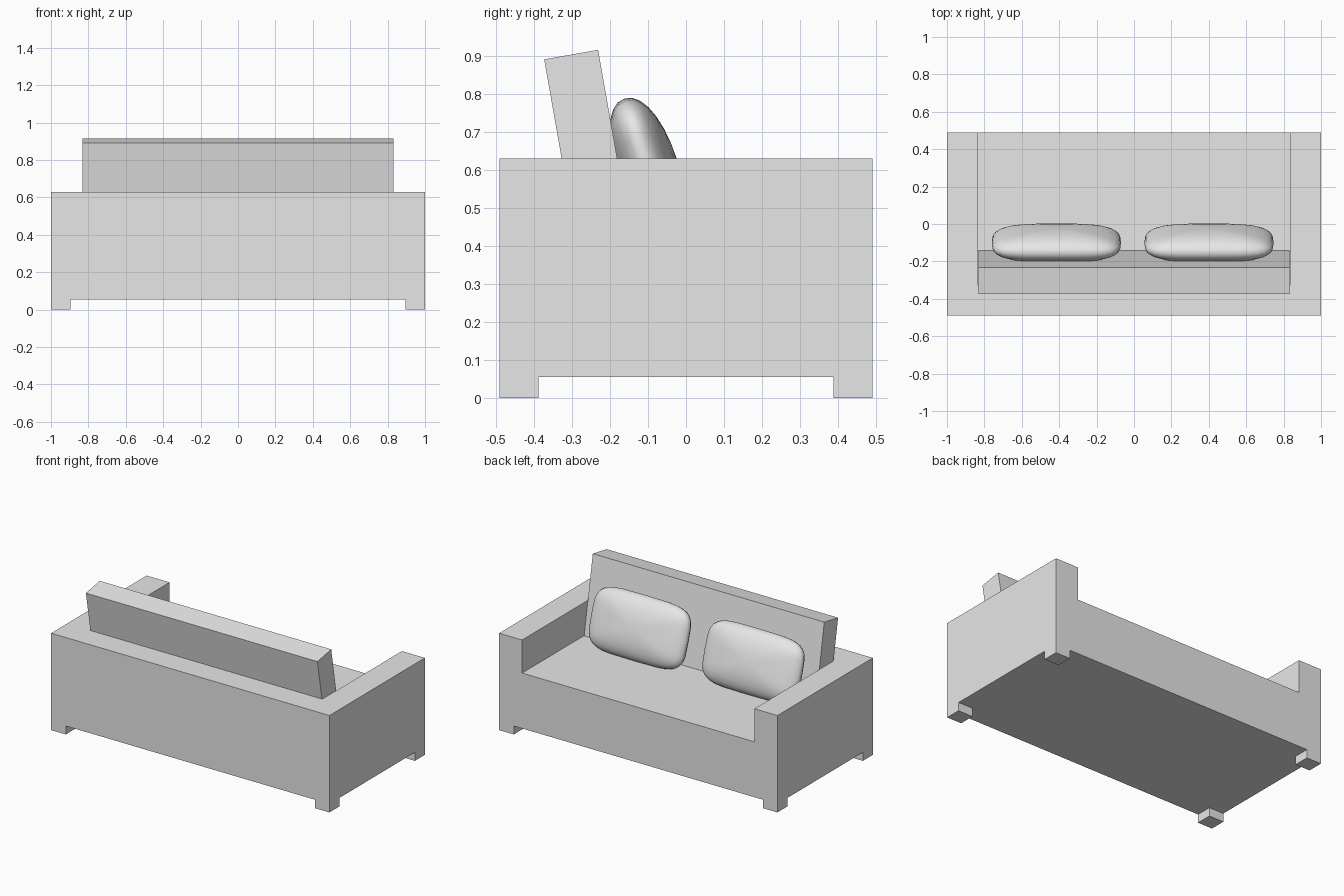
import bpy
import bmesh
import math
from mathutils import Matrix, Vector

if "Cube" in bpy.data.objects:
    bpy.data.objects.remove(bpy.data.objects["Cube"], do_unlink=True)

# One light grey fabric for everything
fabric = bpy.data.materials.new("light grey fabric")
fabric.use_nodes = True
colour = (0.8, 0.8, 0.8, 1.0)
fabric.diffuse_color = colour
fabric.node_tree.nodes["Principled BSDF"].inputs["Base Color"].default_value = colour


def finish(name, bm):
    mesh = bpy.data.meshes.new(name)
    bm.to_mesh(mesh)
    bm.free()
    mesh.materials.append(fabric)
    obj = bpy.data.objects.new(name, mesh)
    bpy.context.collection.objects.link(obj)
    return obj


def box(name, low, high):
    """Axis-aligned box between two corners."""
    low, high = Vector(low), Vector(high)
    bm = bmesh.new()
    bmesh.ops.create_cube(bm, size=1)
    bmesh.ops.scale(bm, vec=high - low, verts=bm.verts)
    bmesh.ops.translate(bm, vec=(low + high) / 2, verts=bm.verts)
    return finish(name, bm)


def power(value, exponent):
    return math.copysign(abs(value) ** exponent, value)


def pillow(name, centre):
    """Plump rounded rectangle leaning against the backrest."""
    bm = bmesh.new()
    bmesh.ops.create_uvsphere(bm, u_segments=32, v_segments=14, radius=1)
    for v in bm.verts:
        x, y, z = v.co
        radius = math.hypot(x, y)
        if radius > 1e-5:
            ring = radius ** 0.92 / radius
            x = power(x / radius, 0.45) * radius * ring
            y = power(y / radius, 0.45) * radius * ring
        else:
            x = y = 0
        v.co = (0.345 * x, -0.082 * power(z, 0.95), 0.2 * y)
    lean = Matrix.Rotation(math.radians(18), 4, 'X')
    bmesh.ops.transform(bm, matrix=Matrix.Translation(centre) @ lean, verts=bm.verts)
    bmesh.ops.recalc_face_normals(bm, faces=bm.faces)
    for f in bm.faces:
        f.smooth = True
    return finish(name, bm)


ARM = 0.835      # inner side of the arms
DEPTH = 0.49     # half depth
UNDER = 0.055    # underside height
SEAT = 0.415     # seat height
TOP = 0.63       # arm height

# Frame and seat
box("base", (-ARM, -DEPTH, UNDER), (ARM, DEPTH, 0.27))
box("seat_cushion", (-ARM, -DEPTH, 0.27), (ARM, DEPTH, SEAT))
box("back_wall", (-ARM, -DEPTH, SEAT), (ARM, -0.325, TOP))

# Arms, legs and pillows on both sides
for side, s in (("left", 1), ("right", -1)):
    xs = sorted((s * ARM, s * 1.0))
    box(side + "_arm", (xs[0], -DEPTH, UNDER), (xs[1], DEPTH, TOP))
    xs = sorted((s * 0.895, s * 1.0))
    for end, t in (("front", -1), ("rear", 1)):
        ys = sorted((t * 0.388, t * DEPTH))
        box(f"{side}_{end}_leg", (xs[0], ys[0], 0), (xs[1], ys[1], UNDER))
    pillow(side + "_pillow", (s * 0.408 - 0.007, -0.1, 0.598))

# Backrest cushion, leaning back
backrest = box("backrest", (-0.832, -0.072, -0.26), (0.832, 0.072, 0.26))
backrest.data.transform(Matrix.Translation((0, -0.257, 0.6475))
                        @ Matrix.Rotation(math.radians(10), 4, 'X'))
